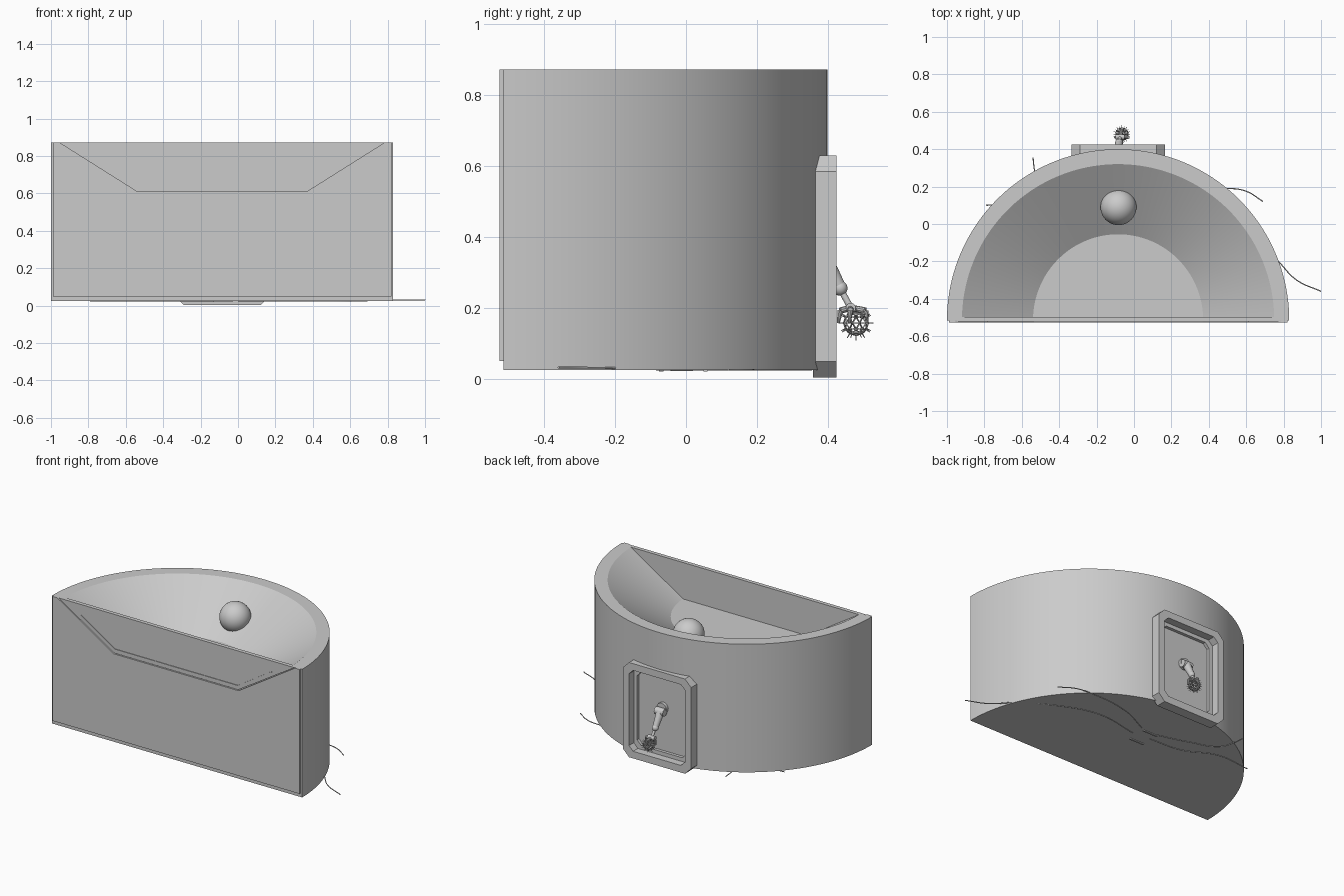
import bpy, bmesh, math
from mathutils import Vector

if "Cube" in bpy.data.objects:
    bpy.data.objects.remove(bpy.data.objects["Cube"])

CX, FRONT = -0.085, -0.515


def finish(name, bm, smooth=None):
    bmesh.ops.recalc_face_normals(bm, faces=bm.faces)
    me = bpy.data.meshes.new(name)
    bm.to_mesh(me)
    bm.free()
    ob = bpy.data.objects.new(name, me)
    bpy.context.collection.objects.link(ob)
    if smooth:
        bpy.ops.object.select_all(action='DESELECT')
        bpy.context.view_layer.objects.active = ob
        ob.select_set(True)
        bpy.ops.object.shade_smooth_by_angle(angle=math.radians(smooth))
    return ob


def prism(name, pts, y0, y1, hole=None):
    """Extrude an xz outline from y0 to y1, optionally as a ring around a matching hole."""
    bm = bmesh.new()
    n = len(pts)
    loops = [[bm.verts.new((x, y, z)) for x, z in p]
             for p, y in ([(pts, y0), (pts, y1)] + ([(hole, y1), (hole, y0)] if hole else []))]
    if not hole:
        bm.faces.new(loops[0])
        bm.faces.new(loops[1])
    pairs = [(0, 1)] if not hole else [(0, 1), (1, 2), (2, 3), (3, 0)]
    for a, b in pairs:
        for i in range(n):
            j = (i + 1) % n
            bm.faces.new((loops[a][i], loops[a][j], loops[b][j], loops[b][i]))
    return finish(name, bm)


def octagon(hw, z0, z1, c):
    return [(CX - hw, z0 + c), (CX - hw + c, z0), (CX + hw - c, z0), (CX + hw, z0 + c),
            (CX + hw, z1 - c), (CX + hw - c, z1), (CX - hw + c, z1), (CX - hw, z1 - c)]


def box(name, lo, hi):
    return prism(name, [(lo[0], lo[2]), (hi[0], lo[2]), (hi[0], hi[2]), (lo[0], hi[2])], lo[1], hi[1])


def rod(name, a, b, r0, r1=None, seg=16):
    a, b = Vector(a), Vector(b)
    bm = bmesh.new()
    bmesh.ops.create_cone(bm, cap_ends=True, segments=seg, radius1=r0,
                          radius2=r0 if r1 is None else r1, depth=(b - a).length)
    ob = finish(name, bm, 35)
    ob.location = (a + b) / 2
    ob.rotation_euler = (b - a).to_track_quat('Z', 'Y').to_euler()
    return ob


def ball(name, loc, r, seg=32):
    bm = bmesh.new()
    bmesh.ops.create_uvsphere(bm, u_segments=seg, v_segments=seg // 2, radius=r)
    ob = finish(name, bm, 60)
    ob.location = loc
    return ob


def wire(name, pts, r=0.003):
    cu = bpy.data.curves.new(name, 'CURVE')
    cu.dimensions, cu.bevel_depth, cu.bevel_resolution = '3D', r, 1
    cu.use_fill_caps = True
    sp = cu.splines.new('BEZIER')
    sp.bezier_points.add(len(pts) - 1)
    for bp, (x, y, z) in zip(sp.bezier_points, pts):
        bp.co = (x, y, z)
        bp.handle_left_type = bp.handle_right_type = 'AUTO'
    ob = bpy.data.objects.new(name, cu)
    bpy.context.collection.objects.link(ob)


# half-elliptical tank body with sloping basin
bm = bmesh.new()
N = 96
rings = []
for a, back, z in [(0.915, 0.40, 0.025), (0.915, 0.40, 0.873), (0.835, 0.32, 0.873), (0.455, -0.055, 0.632)]:
    rings.append([bm.verts.new((CX + a * math.cos(math.pi * i / N),
                                FRONT + (back - FRONT) * math.sin(math.pi * i / N), z))
                  for i in range(N + 1)])
for r, s in zip(rings, rings[1:]):
    for i in range(N):
        bm.faces.new((r[i], r[i + 1], s[i + 1], s[i]))
bm.faces.new(rings[0])
bm.faces.new(rings[3])
bm.faces.new([r[0] for r in rings] + [r[-1] for r in reversed(rings)])
body = finish("tank_body", bm, 30)

# recess in the back of the body
cutter = prism("recess_cutter", octagon(0.205, 0.05, 0.585, 0.03), 0.355, 0.6)
cutter.hide_render = True
cutter.hide_viewport = True
cut = body.modifiers.new("recess", 'BOOLEAN')
cut.object, cut.operation, cut.solver = cutter, 'DIFFERENCE', 'EXACT'

# chamfered back frame, with a thinner inner lip
prism("back_frame", octagon(0.25, 0.003, 0.63, 0.045), 0.358, 0.425, octagon(0.205, 0.05, 0.585, 0.03))
prism("back_frame_lip", octagon(0.21, 0.045, 0.59, 0.03), 0.354, 0.375, octagon(0.18, 0.075, 0.56, 0.03))

# front panel with trapezoid window
L, R = CX - 0.905, CX + 0.905
prism("front_panel", [(L, 0.05), (R, 0.05), (R, 0.873), (0.785, 0.873), (0.372, 0.613),
                      (-0.542, 0.613), (-0.955, 0.873), (L, 0.873)], -0.526, -0.508)
prism("front_window", [(0.779, 0.873), (0.368, 0.617), (-0.538, 0.617), (-0.949, 0.873)], -0.522, -0.496)

# thin trim strip following the window
outer = [(-0.785, 0.797), (-0.535, 0.638), (0.365, 0.638), (0.615, 0.797)]
inner = [(x, z + 0.008) for x, z in reversed(outer)]
prism("window_trim", outer + inner, -0.526, -0.51)
box("window_tab", (-0.15, -0.527, 0.637), (0.0, -0.515, 0.645))

# ball resting in the basin
ball("basin_ball", (CX + 0.002, 0.09, 0.745), 0.096, 48)

# bars and wires under the base
for i, y in enumerate((-0.07, 0.055)):
    box(f"base_bar_{i}", (-0.13, y - 0.006, 0.020), (-0.03, y + 0.006, 0.03))
Z = 0.025
wire("wire_right_front", [(0.0, -0.01, Z), (0.3, 0.03, Z), (0.55, -0.05, Z), (0.75, -0.18, 0.03),
                          (0.87, -0.30, 0.031), (1.0, -0.36, 0.031)])
wire("wire_right_back", [(0.0, 0.07, Z), (0.2, 0.16, Z), (0.495, 0.19, Z), (0.6, 0.175, Z), (0.69, 0.12, Z)])
wire("wire_left_back", [(-0.12, 0.06, Z), (-0.32, 0.12, Z), (-0.5, 0.2, Z), (-0.53, 0.28, Z), (-0.54, 0.355, Z)])
wire("wire_left_front", [(-0.12, 0.0, Z), (-0.35, 0.02, Z), (-0.55, 0.11, Z), (-0.79, 0.10, Z)])

# jointed arm in the recess
shoulder, elbow, wrist = (-0.083, 0.385, 0.345), (-0.08, 0.435, 0.255), (-0.075, 0.465, 0.2)
tip = Vector((-0.065, 0.48, 0.157))
rod("arm_mount", (-0.083, 0.35, 0.36), (-0.083, 0.375, 0.36), 0.036)
rod("arm_shoulder", (-0.115, 0.385, 0.345), (-0.05, 0.385, 0.345), 0.024)
rod("arm_upper", shoulder, elbow, 0.026, 0.018)
ball("arm_elbow", elbow, 0.021, 20)
rod("arm_lower", elbow, wrist, 0.009)
rod("arm_wrist", (-0.1, 0.465, 0.2), (-0.05, 0.465, 0.2), 0.014)

# fingers curling around the spiked ball
for k, (dx, dy) in enumerate([(-0.03, -0.015), (0.03, -0.015), (0.0, -0.04), (0.0, 0.025)]):
    base = Vector(wrist)
    knuckle = tip + Vector((dx * 1.1, dy * 1.1, 0.035))
    end = tip + Vector((dx * 1.25, dy * 1.25, 0.0))
    rod(f"finger_base_{k}", base, knuckle, 0.009, seg=10)
    rod(f"finger_tip_{k}", knuckle, end, 0.008, 0.004, seg=10)

# spiked ball: wire lattice with a spike on each corner
bm = bmesh.new()
bmesh.ops.create_icosphere(bm, subdivisions=2, radius=0.035)
dirs = [v.co.normalized() for v in bm.verts]
lattice = finish("spike_lattice", bm)
lattice.location = tip
wf = lattice.modifiers.new("lattice", 'WIREFRAME')
wf.thickness = 0.004
for k, d in enumerate(dirs):
    rod(f"spike_{k}", tip + d * 0.033, tip + d * 0.049, 0.0022, 0.001, seg=6)
